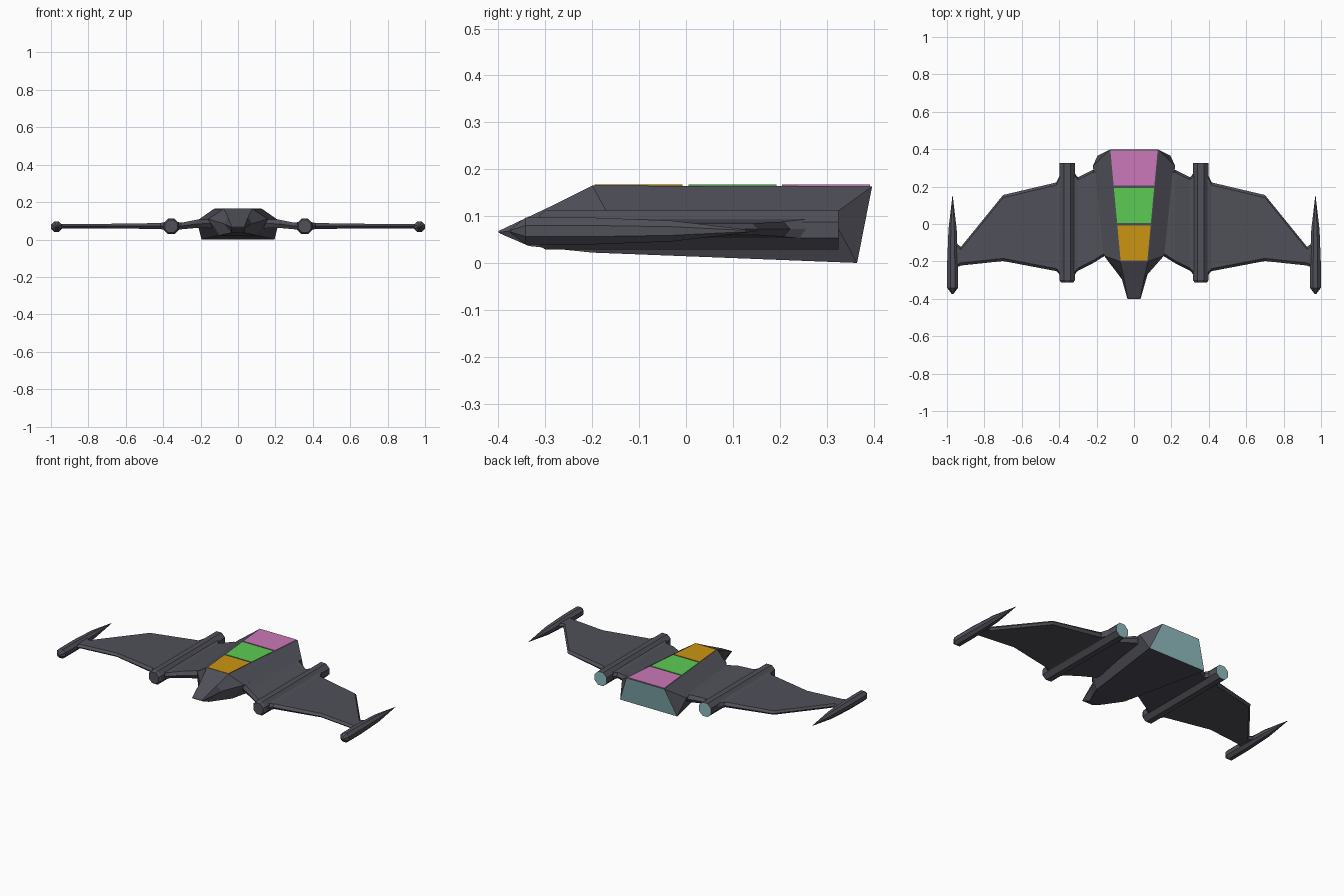
import bpy
import bmesh
from math import cos, sin, pi

cube = bpy.data.objects.get("Cube")
if cube:
    bpy.data.objects.remove(cube, do_unlink=True)


def material(name, rgb):
    m = bpy.data.materials.new(name)
    m.use_nodes = True
    m.diffuse_color = (*rgb, 1)
    m.node_tree.nodes["Principled BSDF"].inputs["Base Color"].default_value = (*rgb, 1)
    return m


HULL = material("dark_grey_hull", (0.08, 0.08, 0.10))
GLOW = material("pale_teal_exhaust", (0.28, 0.50, 0.52))
AMBER = material("amber_panel", (0.60, 0.30, 0.006))
GREEN = material("green_panel", (0.11, 0.60, 0.09))
PINK = material("pink_panel", (0.59, 0.19, 0.48))


def loft(name, rings, mats, last_cap=0):
    """Skin equal-length rings of points and close both ends."""
    bm = bmesh.new()
    loops = [[bm.verts.new(p) for p in ring] for ring in rings]
    n = len(loops[0])
    for a, b in zip(loops, loops[1:]):
        for i in range(n):
            j = (i + 1) % n
            bm.faces.new((a[i], a[j], b[j], b[i]))
    bm.faces.new(loops[0])
    bm.faces.new(loops[-1]).material_index = last_cap
    bmesh.ops.remove_doubles(bm, verts=bm.verts, dist=0.0001)
    return finish(name, bm, mats)


def finish(name, bm, mats):
    bmesh.ops.recalc_face_normals(bm, faces=bm.faces)
    mesh = bpy.data.meshes.new(name)
    bm.to_mesh(mesh)
    bm.free()
    for m in mats:
        mesh.materials.append(m)
    obj = bpy.data.objects.new(name, mesh)
    bpy.context.collection.objects.link(obj)
    return obj


# Fuselage: sections of top edge, side edge and bottom edge, nose to tail
sections = [
    ((.033, -.4, .068), (.035, -.4, .065), (.033, -.395, .062)),
    ((.054, -.29, .120), (.075, -.26, .085), (.035, -.335, .036)),
    ((.075, -.2, .165), (.16, -.17, .11), (.10, -.20, .022)),
    ((.13, .397, .163), (.22, .31, .10), (.195, .365, 0)),
]
bm = bmesh.new()
rows = []
for top, side, low in sections:
    ring = [top, side, low] + [(-x, y, z) for x, y, z in (low, side, top)]
    rows.append([bm.verts.new(p) for p in ring])
for a, b in zip(rows, rows[1:]):
    for i in range(6):
        j = (i + 1) % 6
        bm.faces.new((a[i], a[j], b[j], b[i]))
bm.faces.new(rows[0])
# Tail: exhaust in the middle, hull triangles beside it
t = rows[-1]
bm.faces.new((t[0], t[2], t[3], t[5])).material_index = 1
bm.faces.new((t[0], t[1], t[2]))
bm.faces.new((t[3], t[4], t[5]))
finish("fuselage", bm, [HULL, GLOW])


# Coloured roof panels
def roof_width(y):
    return .071 + (y + .2) * .093


for name, y0, mat in (("front_panel", -.195, AMBER), ("middle_panel", .005, GREEN),
                      ("rear_panel", .205, PINK)):
    rings = []
    for y in (y0, y0 + .188):
        w = roof_width(y)
        rings.append([(-w, y, .160), (w, y, .160), (w, y, .167), (-w, y, .167)])
    loft(name, rings, [mat])


def tube(name, cx, cz, profile, mats, last_cap=0):
    """Eight-sided body along y from (y, radius) pairs."""
    rings = [[(cx + r * cos((k + .5) * pi / 4), y, cz + r * sin((k + .5) * pi / 4))
              for k in range(8)] for y, r in profile]
    return loft(name, rings, mats, last_cap)


# Wing stations: x, front y, back y, bottom z, top z
wing = [
    (.14, -.16, .29, .06, .11),
    (.22, -.21, .29, .062, .106),
    (.30, -.25, .25, .055, .09),
    (.33, -.285, .285, .05, .095),
    (.385, -.285, .285, .05, .095),
    (.415, -.252, .222, .056, .088),
    (.70, -.198, .155, .060, .084),
    (.925, -.222, -.122, .060, .084),
    (.955, -.235, -.10, .060, .084),
]
for label, s in (("left", 1), ("right", -1)):
    rings = []
    for x, f, b, lo, hi in wing:
        mid = (lo + hi) / 2
        rings.append([(s * x, f, mid), (s * x, f + .014, hi), (s * x, b - .014, hi),
                      (s * x, b, mid), (s * x, b - .014, lo), (s * x, f + .014, lo)])
    loft(label + "_wing", rings, [HULL])
    tube(label + "_engine", s * .357, .07,
         [(-.312, .036), (-.30, .045), (.325, .045)], [HULL, GLOW], 1)
    tube(label + "_tip_rod", s * .97, .068,
         [(-.375, .004), (-.342, .031), (-.2, .031), (-.03, .024), (.15, .001)], [HULL])
